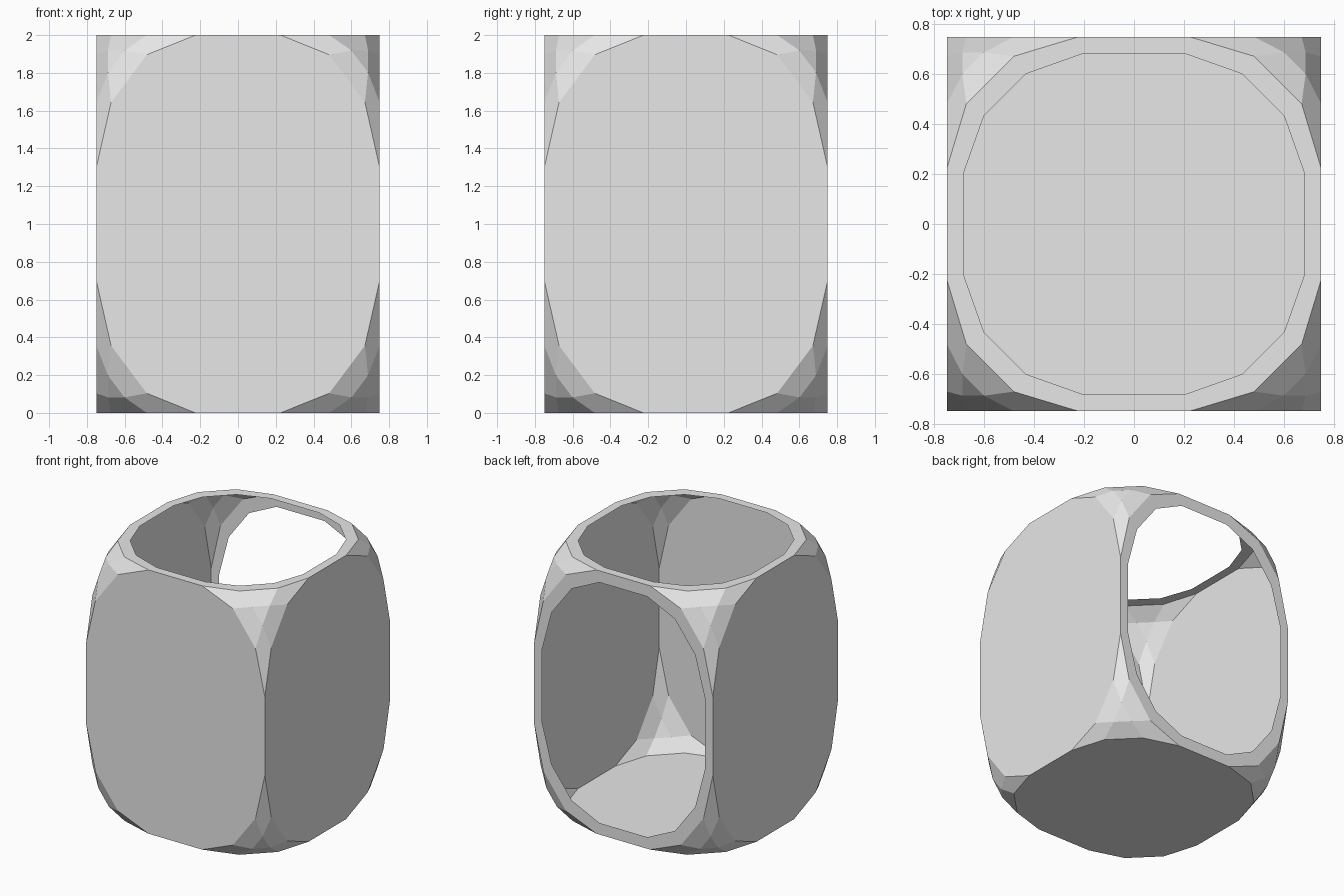
import bpy
import bmesh

cube = bpy.data.objects.get("Cube")
if cube:
    bpy.data.objects.remove(cube, do_unlink=True)

HALF = (0.75, 0.75, 1.0)   # half sizes of the shell
ROUND = 0.35               # corner rounding as a share of each side

grey = bpy.data.materials.new("light_grey")
grey.use_nodes = True
grey.diffuse_color = (0.8, 0.8, 0.8, 1)
bsdf = next(n for n in grey.node_tree.nodes if n.type == 'BSDF_PRINCIPLED')
bsdf.inputs["Base Color"].default_value = (0.8, 0.8, 0.8, 1)


def cut_opening(bm, axis):
    """Inset the flat face on the positive side of an axis and remove its centre."""
    face = max(bm.faces, key=lambda f: f.normal[axis] * f.calc_area()
               if f.calc_center_median()[axis] > 0 else -1)
    bmesh.ops.inset_individual(bm, faces=[face], thickness=0.03)
    # Place the rim's inner loop inside the matching outer loop
    for loop in face.loops:
        v = loop.vert
        outer = next(e.other_vert(v) for e in v.link_edges
                     if e not in face.edges[:])
        for i in range(3):
            edge_on = abs(outer.co[i]) > 0.499
            v.co[i] = outer.co[i] * (0.912 if edge_on else 0.896)
        v.co[axis] = outer.co[axis]
    bmesh.ops.delete(bm, geom=[face], context='FACES_ONLY')


# Unit cube with its eight corners rounded off
bm = bmesh.new()
bmesh.ops.create_cube(bm, size=1)
bmesh.ops.bevel(bm, geom=bm.verts[:], offset=ROUND, offset_type='OFFSET',
                segments=3, profile=0.5, affect='VERTICES')
bm.normal_update()

# Open the top and the back, leaving flat rims
for axis in (2, 1):
    cut_opening(bm, axis)
    bm.normal_update()

# Stretch to full size and stand on the ground
for v in bm.verts:
    v.co = [c * 2 * h for c, h in zip(v.co, HALF)]
    v.co.z += HALF[2]
bm.normal_update()

mesh = bpy.data.meshes.new("open_shell")
bm.to_mesh(mesh)
bm.free()
mesh.materials.append(grey)
shell = bpy.data.objects.new("open_shell", mesh)
bpy.context.collection.objects.link(shell)
